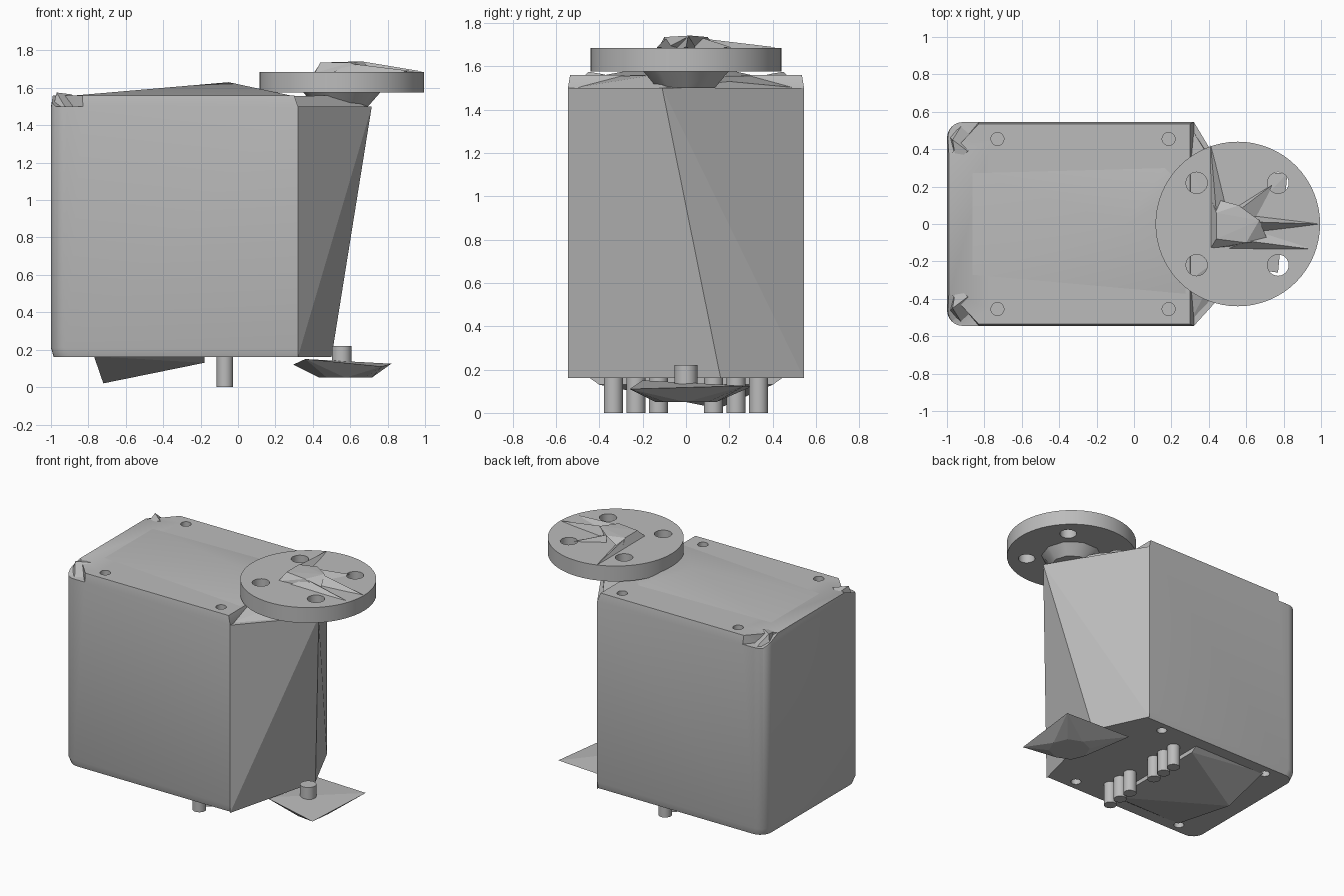
import bpy, bmesh
from math import cos, sin, pi, radians

cube = bpy.data.objects.get("Cube")
if cube:
    bpy.data.objects.remove(cube, do_unlink=True)

grey = bpy.data.materials.new("plain_grey")
grey.use_nodes = True
grey.diffuse_color = (0.5, 0.5, 0.5, 1)
grey.node_tree.nodes["Principled BSDF"].inputs["Base Color"].default_value = (0.5, 0.5, 0.5, 1)


def finish(name, bm):
    bmesh.ops.recalc_face_normals(bm, faces=bm.faces)
    mesh = bpy.data.meshes.new(name)
    bm.to_mesh(mesh)
    bm.free()
    mesh.materials.append(grey)
    obj = bpy.data.objects.new(name, mesh)
    bpy.context.collection.objects.link(obj)
    return obj


def hull(name, points):
    """Convex faceted solid around a few points."""
    bm = bmesh.new()
    verts = [bm.verts.new(p) for p in points]
    result = bmesh.ops.convex_hull(bm, input=verts)
    spare = {v for v in result["geom_interior"] if isinstance(v, bmesh.types.BMVert)}
    bmesh.ops.delete(bm, geom=list(spare), context="VERTS")
    return finish(name, bm)


def loft(name, rings):
    """Closed solid through a stack of equal rings."""
    bm = bmesh.new()
    stack = [[bm.verts.new(p) for p in ring] for ring in rings]
    n = len(stack[0])
    for low, high in zip(stack, stack[1:]):
        for i in range(n):
            j = (i + 1) % n
            bm.faces.new((low[i], low[j], high[j], high[i]))
    bm.faces.new(stack[0][::-1])
    bm.faces.new(stack[-1])
    return finish(name, bm)


def ring(x, y, r, z, n):
    return [(x + r * cos(2 * pi * i / n), y + r * sin(2 * pi * i / n), z) for i in range(n)]


def cylinder(name, x, y, r, z0, z1, n=24, r_top=None):
    return loft(name, [ring(x, y, r, z0, n), ring(x, y, r_top or r, z1, n)])


def activate(obj):
    bpy.ops.object.select_all(action="DESELECT")
    obj.select_set(True)
    bpy.context.view_layer.objects.active = obj


def smooth(obj, angle=30):
    activate(obj)
    bpy.ops.object.shade_smooth_by_angle(angle=radians(angle))


def cut(obj, cutters):
    activate(obj)
    for cutter in cutters:
        cutter.hide_render = True
        mod = obj.modifiers.new("cut", "BOOLEAN")
        mod.operation = "DIFFERENCE"
        mod.solver = "EXACT"
        mod.object = cutter
        bpy.ops.object.modifier_apply(modifier=mod.name)
        bpy.data.objects.remove(cutter, do_unlink=True)


# Case: rounded at the far end, square at the output end
def case_ring(z, inset, right):
    half, left, r = 0.545 - inset, -1 + inset, 0.085
    pts = [(right, -half, z), (right, half, z)]
    for side, start in ((1, pi / 2), (-1, pi)):
        for i in range(7):
            a = start + i * pi / 12
            pts.append((left + r + r * cos(a), side * (half - r) + r * sin(a), z))
    return pts


case = loft("case", [case_ring(0.16, 0.015, 0.32), case_ring(0.21, 0, 0.32),
                     case_ring(1.5, 0, 0.32), case_ring(1.56, 0.01, 0.3)])

# Screw holes and crumpled far corners are cut out of the case
cutters = []
for s in (-1, 1):
    for x in (-0.73, 0.185):
        cutters.append(cylinder("screw_cutter", x, s * 0.455, 0.035, 1.5, 1.7, 16))
        cutters.append(cylinder("screw_cutter", x - 0.05, s * 0.455, 0.035, 0.1, 0.22, 16))
    cutters.append(hull("corner_cutter", [
        (-0.79, s * 0.58, 1.6), (-1.04, s * 0.31, 1.6), (-1.04, s * 0.58, 1.6),
        (-0.9, s * 0.46, 1.5), (-1.04, s * 0.58, 1.5), (-0.8, s * 0.58, 1.5)]))
cut(case, cutters)
smooth(case)

# Crumpled corner facets
for s, side in ((1, "back"), (-1, "front")):
    hull("corner_facet_" + side, [
        (-0.99, s * 0.47, 1.49), (-0.92, s * 0.53, 1.49), (-0.8, s * 0.42, 1.49),
        (-0.97, s * 0.45, 1.575), (-0.89, s * 0.39, 1.565), (-0.95, s * 0.33, 1.55)])

# Low hipped lid
lid = hull("lid", [(-0.98, -0.31, 1.55), (-0.98, 0.31, 1.55), (0.18, 0.32, 1.555),
                   (0.3, 0.2, 1.555), (0.3, -0.4, 1.555), (-0.05, 0, 1.63)])
smooth(lid)

# Leaning wedge at the output end
hull("end_wedge", [(0.32, s * 0.545, z) for s in (-1, 1) for z in (0.16, 1.5)]
     + [(0.715, -0.11, 1.5), (0.5, 0.16, 0.16)])
hull("wedge_top", [(0.3, -0.52, 1.5), (0.3, 0.52, 1.5), (0.3, -0.3, 1.555), (0.3, 0.3, 1.555),
                   (0.7, -0.1, 1.5), (0.5, 0.2, 1.53), (0.5, -0.15, 1.56)])

# Output shaft and round arm disc with four through holes
smooth(cylinder("output_shaft", 0.555, 0, 0.14, 1.5, 1.58, 10, 0.21), 40)
disc = cylinder("arm_disc", 0.555, 0, 0.44, 1.575, 1.685, 64)
cut(disc, [cylinder("disc_cutter", x, y, 0.057, 1.5, 1.8, 24)
           for x in (0.335, 0.77) for y in (-0.22, 0.22)])
smooth(disc)

# Splintered cap on the disc
hull("cap_core", [(0.41, -0.13, 1.68), (0.41, 0.14, 1.68), (0.44, -0.08, 1.735),
                  (0.44, 0.06, 1.735), (0.56, 0.1, 1.735), (0.67, 0.02, 1.742),
                  (0.6, -0.1, 1.735), (0.72, -0.1, 1.68)])
hull("cap_spike_back", [(0.41, 0.42, 1.687), (0.41, 0, 1.68), (0.5, 0.08, 1.68), (0.44, 0.06, 1.73)])
hull("cap_spike_diagonal", [(0.74, 0.21, 1.687), (0.56, 0.1, 1.68), (0.66, 0.03, 1.68), (0.57, 0.08, 1.73)])
hull("cap_spike_end", [(0.99, 0, 1.687), (0.6, 0.05, 1.68), (0.62, -0.05, 1.68), (0.67, 0.01, 1.74)])
hull("cap_spike_front", [(0.95, -0.135, 1.687), (0.5, -0.135, 1.68), (0.62, -0.02, 1.68), (0.6, -0.09, 1.73)])

# Sloping bulge under the case
hull("bottom_bulge", [(x, s * y, z) for s in (-1, 1)
                      for x, y, z in ((-0.77, 0.45, 0.165), (-0.18, 0.45, 0.165), (-0.18, 0.4, 0.13))]
     + [(-0.72, 0.15, 0.02)])

# Connector pins in two groups of three
for s, side in ((1, "back"), (-1, "front")):
    for i in range(3):
        smooth(cylinder(f"pin_{side}_{i + 1}", -0.07, s * (0.127 + 0.104 * i), 0.044, 0, 0.17))

# Lower pivot plate and its boss
hull("pivot_plate", [(0.295, 0.3, 0.12), (0.82, 0.27, 0.125), (0.77, -0.26, 0.11), (0.36, -0.2, 0.15)]
     + ring(0.575, 0, 0.14, 0.05, 8))
smooth(cylinder("pivot_boss", 0.555, 0, 0.053, 0.1, 0.22))
